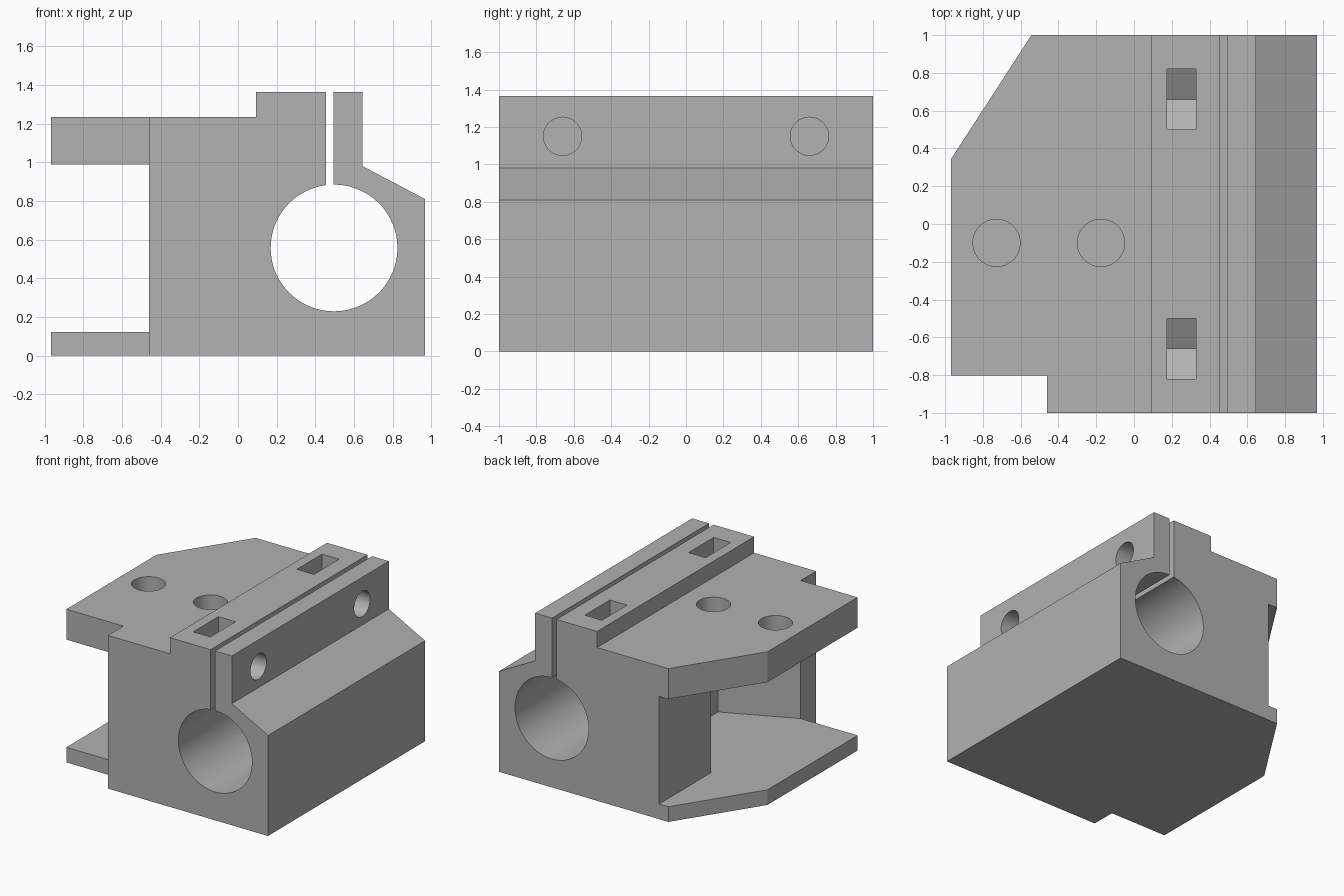
import bpy, bmesh
from math import sin, cos, acos, pi, radians
from mathutils import Vector

cube = bpy.data.objects.get("Cube")
if cube:
    bpy.data.objects.remove(cube, do_unlink=True)

grey = bpy.data.materials.new("plain grey")
grey.use_nodes = True
colour = (0.445, 0.445, 0.445, 1)
grey.diffuse_color = colour
grey.node_tree.nodes["Principled BSDF"].inputs["Base Color"].default_value = colour


def prism(name, outline, axis, start, end):
    """Extrude a 2D outline along one axis; outline keeps the other axes in xyz order."""
    bm = bmesh.new()
    verts = []
    for point in outline:
        co = list(point)
        co.insert(axis, start)
        verts.append(bm.verts.new(co))
    face = bm.faces.new(verts)
    out = bmesh.ops.extrude_face_region(bm, geom=[face])
    shift = Vector((0, 0, 0))
    shift[axis] = end - start
    moved = [g for g in out["geom"] if isinstance(g, bmesh.types.BMVert)]
    bmesh.ops.translate(bm, verts=moved, vec=shift)
    bmesh.ops.recalc_face_normals(bm, faces=bm.faces)
    mesh = bpy.data.meshes.new(name)
    bm.to_mesh(mesh)
    bm.free()
    mesh.materials.append(grey)
    obj = bpy.data.objects.new(name, mesh)
    bpy.context.collection.objects.link(obj)
    return obj


def ring(u, v, radius, sides, turn=0):
    return [(u + radius * cos(turn + 2 * pi * i / sides),
             v + radius * sin(turn + 2 * pi * i / sides)) for i in range(sides)]


# Clamp profile with the split bore
bore_x, bore_z, bore_r = 0.497, 0.557, 0.328
slot = (0.455, 0.495)
a0 = acos((slot[1] - bore_x) / bore_r)
a1 = acos((slot[0] - bore_x) / bore_r) - 2 * pi
steps = 72
bore = [(bore_x + bore_r * cos(a0 + (a1 - a0) * i / steps),
         bore_z + bore_r * sin(a0 + (a1 - a0) * i / steps)) for i in range(steps + 1)]
top, deck, left = 1.365, 1.235, -0.968
profile = [(left, 0), (0.968, 0), (0.968, 0.81), (0.645, 0.98), (0.645, top),
           (slot[1], top)] + bore + [(slot[0], top), (0.093, top), (0.093, deck), (left, deck)]
body = prism("clamp_block", profile, 1, -1, 1)

# Gap between the plates, with the pocket reaching into the block
wall = -0.46
pocket = [(-1.2, 1.2), (wall, 1.2), (wall, 0.34), (0.1, 0.34), (0.1, -0.55),
          (wall, -0.803), (wall, -1.2), (-1.2, -1.2)]
cutters = [prism("pocket_cutter", pocket, 2, 0.122, 0.99)]

# Plate corners: square notch in front, slanted cut behind
notch = [(-1.2, -1.2), (wall, -1.2), (wall, -0.803), (-1.2, -0.803)]
cutters.append(prism("notch_cutter", notch, 2, -0.2, 1.6))
p, q = Vector((left, 0.345)), Vector((-0.543, 1))
d = (q - p) * 0.4
cutters.append(prism("corner_cutter", [p - d, q + d, (-1.3, (q + d).y)], 2, -0.2, 1.6))

# Round holes through the upper plate
for x in (-0.728, -0.175):
    cutters.append(prism("plate_hole_cutter", ring(x, -0.1, 0.125, 48), 2, 0.8, 1.6))

# Clamp bolt holes and hexagonal nut traps, open at the top
for y in (-0.66, 0.66):
    cutters.append(prism("bolt_hole_cutter", ring(y, 1.15, 0.102, 48), 0, 0.25, 1.2))
    r = 0.16 / cos(radians(30))
    trap = [(y - 0.16, 1.6), (y - 0.16, 1.15 - r / 2), (y, 1.15 - r),
            (y + 0.16, 1.15 - r / 2), (y + 0.16, 1.6)]
    cutters.append(prism("nut_trap_cutter", trap, 0, 0.175, 0.328))

for cutter in cutters:
    cutter.hide_render = True
    mod = body.modifiers.new(cutter.name, "BOOLEAN")
    mod.operation = "DIFFERENCE"
    mod.solver = "EXACT"
    mod.object = cutter

# Apply the cuts and tidy up
bpy.context.view_layer.update()
evaluated = body.evaluated_get(bpy.context.evaluated_depsgraph_get())
cut_mesh = bpy.data.meshes.new_from_object(evaluated)
body.modifiers.clear()
body.data = cut_mesh
cut_mesh.materials.clear()
cut_mesh.materials.append(grey)
for poly in cut_mesh.polygons:
    poly.material_index = 0
for cutter in cutters:
    bpy.data.objects.remove(cutter, do_unlink=True)

for obj in bpy.context.selected_objects:
    obj.select_set(False)
body.select_set(True)
bpy.context.view_layer.objects.active = body
bpy.ops.object.shade_smooth_by_angle(angle=radians(25))
